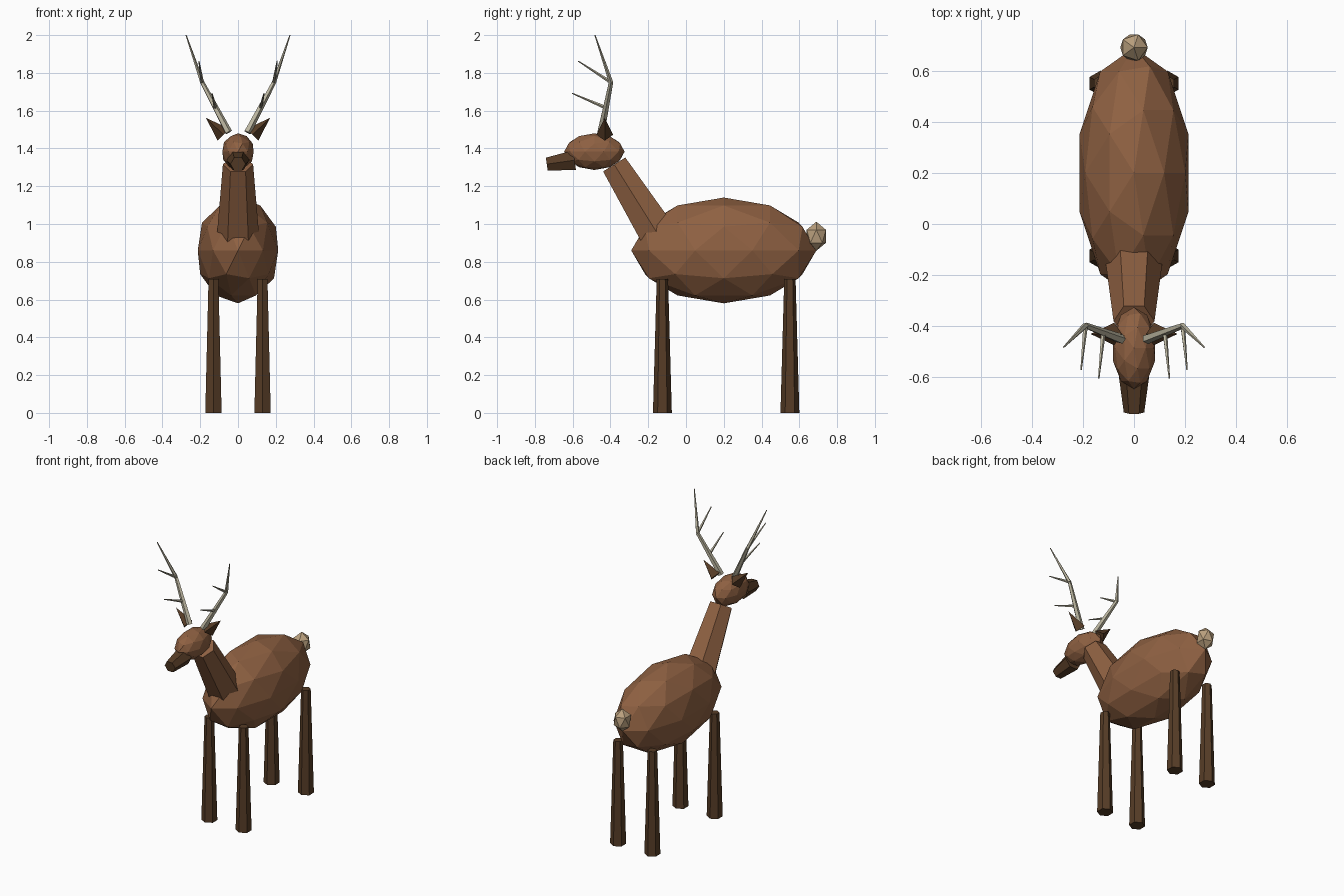
import bpy, math
from mathutils import Vector, Matrix

if "Cube" in bpy.data.objects:
    bpy.data.objects.remove(bpy.data.objects["Cube"])


def material(name, rgb):
    lin = [((c / 255 + 0.055) / 1.055) ** 2.4 for c in rgb]
    m = bpy.data.materials.new(name)
    m.diffuse_color = (*lin, 1)
    m.use_nodes = True
    m.node_tree.nodes["Principled BSDF"].inputs["Base Color"].default_value = m.diffuse_color
    return m


COAT = material("coat_brown", (143, 97, 66))
DARK = material("dark_brown", (86, 60, 38))
ANTLER = material("antler_grey", (188, 182, 160))
TAIL = material("tail_tan", (186, 160, 126))


def finish(name, mat):
    ob = bpy.context.object
    ob.name = ob.data.name = name
    ob.data.materials.append(mat)
    return ob


def blob(name, center, radii, subdiv, mat):
    bpy.ops.mesh.primitive_ico_sphere_add(subdivisions=subdiv, radius=1, location=center)
    bpy.context.object.scale = radii
    return finish(name, mat)


def rod(name, a, b, r1, r2, sides, mat, spin=0.0):
    """Tapered prism from a to b; with spin 0 a corner lies in the +x (or -y) direction."""
    a, b = Vector(a), Vector(b)
    z = (b - a).normalized()
    x = Vector((1, 0, 0))
    x = (x - z * x.dot(z)).normalized()
    y = z.cross(x)
    bpy.ops.mesh.primitive_cone_add(vertices=sides, radius1=r1, radius2=r2, depth=(b - a).length)
    ob = finish(name, mat)
    rot = Matrix((x, y, z)).transposed() @ Matrix.Rotation(spin - math.pi / 2, 3, 'Z')
    ob.matrix_world = Matrix.Translation((a + b) / 2) @ rot.to_4x4()
    return ob


# Torso, head and tail
blob("body", (0, 0.2, 0.86), (0.224, 0.49, 0.28), 2, COAT)
blob("head", (0, -0.485, 1.383), (0.087, 0.16, 0.097), 2, COAT)
blob("tail", (0, 0.69, 0.935), (0.06, 0.06, 0.077), 1, TAIL)

# Neck and snout
rod("neck", (0, -0.12, 0.9), (0, -0.38, 1.315), 0.115, 0.08, 6, COAT)
rod("snout", (0, -0.59, 1.338), (0, -0.737, 1.317), 0.06, 0.04, 6, DARK)

for side, s in (("left", 1), ("right", -1)):
    # Legs
    for end, y in (("front", -0.125), ("back", 0.55)):
        rod(f"{end}_{side}_leg", (s * 0.13, y, 0), (s * 0.13, y, 0.71),
            0.05, 0.03, 6, DARK, math.pi / 2)

    # Ear
    rod(f"{side}_ear", (s * 0.077, -0.43, 1.473), (s * 0.17, -0.43, 1.562), 0.044, 0, 4, DARK)

    # Antler: lower beam, upper beam and two forward tines
    base, fork = (s * 0.05, -0.45, 1.485), (s * 0.19, -0.397, 1.75)
    rod(f"{side}_antler_lower_beam", base, fork, 0.02, 0.012, 5, ANTLER)
    rod(f"{side}_antler_upper_beam", fork, (s * 0.275, -0.482, 2.0), 0.012, 0.003, 5, ANTLER)
    rod(f"{side}_antler_low_tine", (s * 0.12, -0.423, 1.615), (s * 0.138, -0.603, 1.692),
        0.01, 0.003, 5, ANTLER)
    rod(f"{side}_antler_high_tine", fork, (s * 0.207, -0.57, 1.862), 0.01, 0.003, 5, ANTLER)
